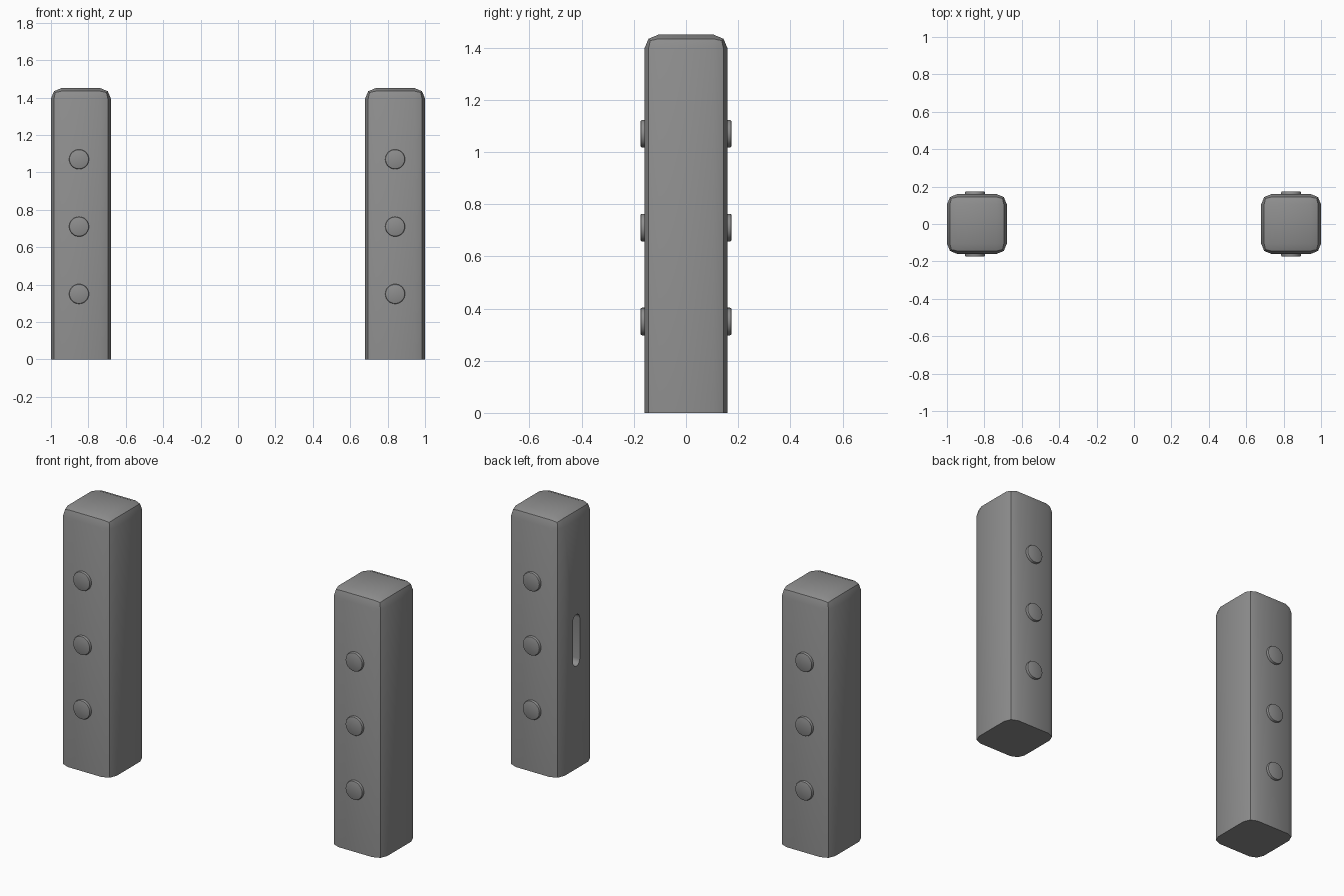
import bpy, bmesh, math
from mathutils import Matrix, Vector

cube = bpy.data.objects.get("Cube")
if cube:
    bpy.data.objects.remove(cube, do_unlink=True)

HALF, HEIGHT, ROUND = 0.16, 1.45, 0.055
POST_X = 0.84

grey = bpy.data.materials.new("grey_metal")
grey.use_nodes = True
grey.diffuse_color = (0.27, 0.27, 0.27, 1)
grey.node_tree.nodes["Principled BSDF"].inputs["Base Color"].default_value = (0.27, 0.27, 0.27, 1)


def finish(name, bm, location):
    """Turn a bmesh into a placed object with the shared material."""
    mesh = bpy.data.meshes.new(name)
    bm.to_mesh(mesh)
    bm.free()
    obj = bpy.data.objects.new(name, mesh)
    obj.location = location
    bpy.context.collection.objects.link(obj)
    mesh.materials.append(grey)
    return obj


def activate(obj):
    bpy.ops.object.select_all(action='DESELECT')
    obj.select_set(True)
    bpy.context.view_layer.objects.active = obj


def smooth(obj):
    activate(obj)
    bpy.ops.object.shade_smooth_by_angle(angle=math.radians(30))


def make_post(name, x):
    """Square post, rounded everywhere except around its base."""
    bm = bmesh.new()
    bmesh.ops.create_cube(bm, size=1)
    bmesh.ops.scale(bm, vec=(2 * HALF, 2 * HALF, HEIGHT), verts=bm.verts)
    bmesh.ops.translate(bm, vec=(0, 0, HEIGHT / 2), verts=bm.verts)
    edges = [e for e in bm.edges if any(v.co.z > 0.1 for v in e.verts)]
    bmesh.ops.bevel(bm, geom=edges, offset=ROUND, segments=2, profile=0.5, affect='EDGES')
    return finish(name, bm, (x, 0, 0))


def make_rivet(name, x, side, z):
    """Low round stud with a chamfered rim, on the front or back face."""
    bm = bmesh.new()
    bmesh.ops.create_cone(bm, cap_ends=True, segments=32, radius1=0.053, radius2=0.053, depth=0.03,
                          matrix=Matrix.Rotation(-side * math.pi / 2, 4, 'X'))
    rim = [e for e in bm.edges if all(v.co.y * side > 0.01 for v in e.verts)]
    bmesh.ops.bevel(bm, geom=rim, offset=0.007, segments=2, profile=0.5, affect='EDGES')
    smooth(finish(name, bm, (x, side * HALF, z)))


def make_slot_cutter(x, z, radius=0.03, half_length=0.145, depth=0.05):
    """Round-ended prism lying along x."""
    bm = bmesh.new()
    steps = 8
    ring = []
    for end in (0, 1):
        for i in range(steps + 1):
            a = math.pi * (end + i / steps)
            shift = (half_length - radius) * (1 - 2 * end)
            ring.append(bm.verts.new((-depth, radius * math.cos(a), radius * math.sin(a) + shift)))
    face = bm.faces.new(ring)
    top = bmesh.ops.extrude_face_region(bm, geom=[face])["geom"]
    bmesh.ops.translate(bm, vec=(2 * depth, 0, 0),
                        verts=[g for g in top if isinstance(g, bmesh.types.BMVert)])
    bmesh.ops.recalc_face_normals(bm, faces=bm.faces)
    cutter = finish("slot_cutter", bm, (x, 0, z))
    cutter.hide_render = True
    return cutter


# Posts
right_post = make_post("right_post", -POST_X)
left_post = make_post("left_post", POST_X)

# Latch slot in the inner face of the left post
cutter = make_slot_cutter(POST_X - HALF, 0.72)
cut = left_post.modifiers.new("slot", 'BOOLEAN')
cut.operation = 'DIFFERENCE'
cut.solver = 'EXACT'
cut.object = cutter
activate(left_post)
bpy.ops.object.modifier_apply(modifier=cut.name)
bpy.data.objects.remove(cutter, do_unlink=True)

for post in (right_post, left_post):
    smooth(post)

# Rivets on the front and back of both posts
for post_name, x in (("right", -0.85), ("left", 0.84)):
    for face_name, side in (("front", -1), ("back", 1)):
        for level, z in (("lower", 0.35), ("middle", 0.71), ("upper", 1.07)):
            make_rivet(f"{post_name}_{face_name}_{level}_rivet", x, side, z)
